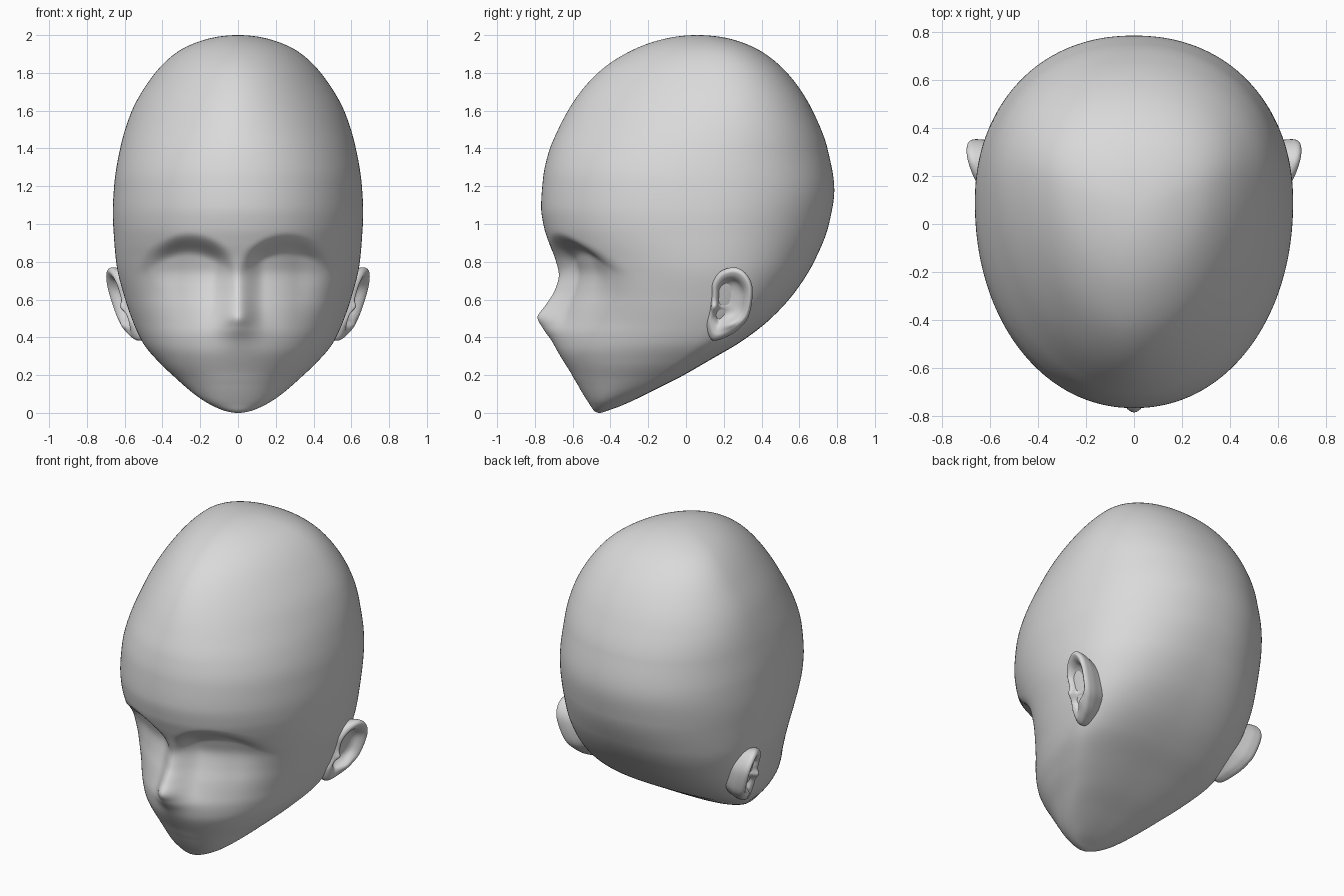
import bpy, bmesh, math

if "Cube" in bpy.data.objects:
    bpy.data.objects.remove(bpy.data.objects["Cube"])

grey = bpy.data.materials.new("plain grey")
grey.diffuse_color = (0.7, 0.7, 0.7, 1)
grey.use_nodes = True
grey.node_tree.nodes["Principled BSDF"].inputs["Base Color"].default_value = grey.diffuse_color


def curve(pts, v):
    """Monotone cubic through (position, value) pairs."""
    n = len(pts)
    d = [(pts[i + 1][1] - pts[i][1]) / (pts[i + 1][0] - pts[i][0]) for i in range(n - 1)]
    m = [d[0]] + [2 * a * b / (a + b) if a * b > 0 else 0 for a, b in zip(d, d[1:])] + [d[-1]]
    v = min(max(v, pts[0][0]), pts[-1][0])
    i = max(k for k in range(n - 1) if pts[k][0] <= v)
    h = pts[i + 1][0] - pts[i][0]
    s = (v - pts[i][0]) / h
    return ((2*s**3 - 3*s*s + 1) * pts[i][1] + (s**3 - 2*s*s + s) * h * m[i]
            + (3*s*s - 2*s**3) * pts[i + 1][1] + (s**3 - s*s) * h * m[i + 1])


def smooth(a, b, v):
    s = min(max((v - a) / (b - a), 0), 1)
    return s * s * (3 - 2 * s)


def loft(name, rings):
    bm = bmesh.new()
    vs = [[bm.verts.new(p) for p in r] for r in rings]
    n = len(vs[0])
    for a, b in zip(vs, vs[1:]):
        for i in range(n):
            bm.faces.new((a[i], a[(i + 1) % n], b[(i + 1) % n], b[i]))
    bm.faces.new(vs[0])
    bm.faces.new(vs[-1])
    bmesh.ops.recalc_face_normals(bm, faces=bm.faces)
    for f in bm.faces:
        f.smooth = True
    me = bpy.data.meshes.new(name)
    bm.to_mesh(me)
    bm.free()
    me.materials.append(grey)
    ob = bpy.data.objects.new(name, me)
    bpy.context.collection.objects.link(ob)
    return ob


def par(z):  # height -> loft parameter, rounds off both ends
    return math.acos(1 - min(max(z, 0), 2)) / math.pi


def table(pts):
    return [(par(z), v) for z, v in pts]


# Head outlines by height: face without nose, back, half width, widest line
front = table([(0, -.46), (.01, -.485), (.045, -.51), (.2, -.6), (.35, -.675), (.45, -.697),
               (.55, -.693), (.65, -.68), (.73, -.672), (.81, -.69), (.9, -.725), (.98, -.751),
               (1.09, -.767), (1.24, -.757), (1.37, -.73), (1.5, -.677), (1.66, -.587),
               (1.81, -.455), (1.92, -.285), (1.98, -.115), (2, .06)])
back = table([(0, -.46), (.01, -.42), (.035, -.35), (.11, -.19), (.19, -.03), (.28, .127),
              (.38, .296), (.495, .444), (.64, .577), (.81, .683), (1, .757), (1.18, .785),
              (1.395, .75), (1.58, .68), (1.75, .577), (1.9, .42), (1.98, .235), (2, .06)])
width = table([(0, 0), (.018, .09), (.07, .19), (.18, .325), (.27, .42), (.37, .503), (.48, .555),
               (.6, .597), (.785, .643), (.92, .656), (1.06, .663), (1.21, .655), (1.395, .625),
               (1.58, .57), (1.765, .465), (1.91, .322), (1.985, .14), (2, 0)])
middle = table([(0, -.46), (.05, -.4), (.2, -.16), (.4, .05), (.6, .09), (1, .09), (1.25, .1),
                (1.55, .17), (1.8, .19), (2, .06)])
nose = [(.15, 0), (.3, .01), (.38, .026), (.45, .062), (.505, .091), (.57, .053), (.65, .015),
        (.73, .002), (.9, 0)]


def face_shift(x, z):
    """Nose bump forward, eye sockets backward."""
    x = abs(x)
    spread = curve([(.3, .16), (.43, .12), (.52, .08), (.7, .06), (.9, .05)], z)
    shift = -curve(nose, z) * math.exp(-(x / spread) ** 2)
    brow = .935 - 1.9 * (x - .26) ** 2
    socket = smooth(brow + .02, brow - .1, z) * smooth(.3, .78, z)
    return shift + .09 * socket * smooth(-.01, .14, x) * smooth(.56, .3, x)


rings = []
ROWS, COLS = 220, 224
for k in range(ROWS + 1):
    t = .004 + .992 * k / ROWS
    z = 1 - math.cos(math.pi * t)
    f, b, w, c = (curve(p, t) for p in (front, back, width, middle))
    ring = []
    for i in range(COLS):
        a = 2 * math.pi * i / COLS
        co, si = math.cos(a), math.sin(a)
        if si < 0:  # forehead and cheek corners are cut back
            n = 2.08 - .26 * smooth(1.2, 1.75, z) - .2 * smooth(.2, .5, z) * smooth(1, .6, z)
        else:
            n = 2.15 + .5 * smooth(1.0, .3, z)
        x = w * math.copysign(abs(co) ** (2 / n), co)
        y = c + (b - c if si > 0 else c - f) * math.copysign(abs(si) ** (2 / n), si)
        if si < 0:
            y += face_shift(x, z) * smooth(0, .4, -si)
        ring.append((x, y, z))
    rings.append(ring)
loft("head", rings)

# Ear: closed outline (y, z), lofted through rim, bowl and rear side
outline = [(.26, .77), (.32, .735), (.353, .655), (.335, .52), (.285, .45), (.22, .405),
           (.14, .385), (.11, .46), (.125, .54), (.135, .62), (.14, .69), (.185, .75)]


def closed(pts, u):
    n = len(pts)
    i, s = int(u) % n, u % 1
    p = [pts[(i + j) % n] for j in (-1, 0, 1, 2)]
    return [.5 * (2*p[1][k] + (p[2][k] - p[0][k]) * s
                  + (2*p[0][k] - 5*p[1][k] + 4*p[2][k] - p[3][k]) * s * s
                  + (3*p[1][k] - p[0][k] - 3*p[2][k] + p[3][k]) * s**3) for k in (0, 1)]


section = [(0, -.058), (.2, -.058), (.4, -.054), (.55, -.042), (.66, -.016), (.76, -.002),
           (.86, .003), (.95, -.006), (1, -.027), (.98, -.06), (.88, -.11), (.7, -.2)]
steps = [j / 4 for j in range(4 * len(section) - 3)]
rings = []
for u in steps:
    r = curve([(i, s[0]) for i, s in enumerate(section)], u)
    dx = curve([(i, s[1]) for i, s in enumerate(section)], u)
    r = max(r, .01)
    ring = []
    for i in range(96):
        oy, oz = closed(outline, 12 * i / 96)
        cy, cz = .235, .59 + .03 * (1 - r)
        y, z = cy + (oy - cy) * r, cz + (oz - cz) * r
        x = .608 + .3 * (y - .13) + .28 * (z - .6) + dx
        if u < 7:  # small ridge across the bowl and a filled lobe
            x += .025 * math.exp(-((y - .17) / .05) ** 2 - ((z - .56) / .025) ** 2)
            x += .025 * math.exp(-((y - .23) / .05) ** 2 - ((z - .47) / .04) ** 2) * smooth(7, 4, u)
        ring.append((x, y, z))
    rings.append(ring)
ears = loft("ears", rings)
mirror = ears.modifiers.new("mirror", 'MIRROR')
mirror.use_axis = (True, False, False)
